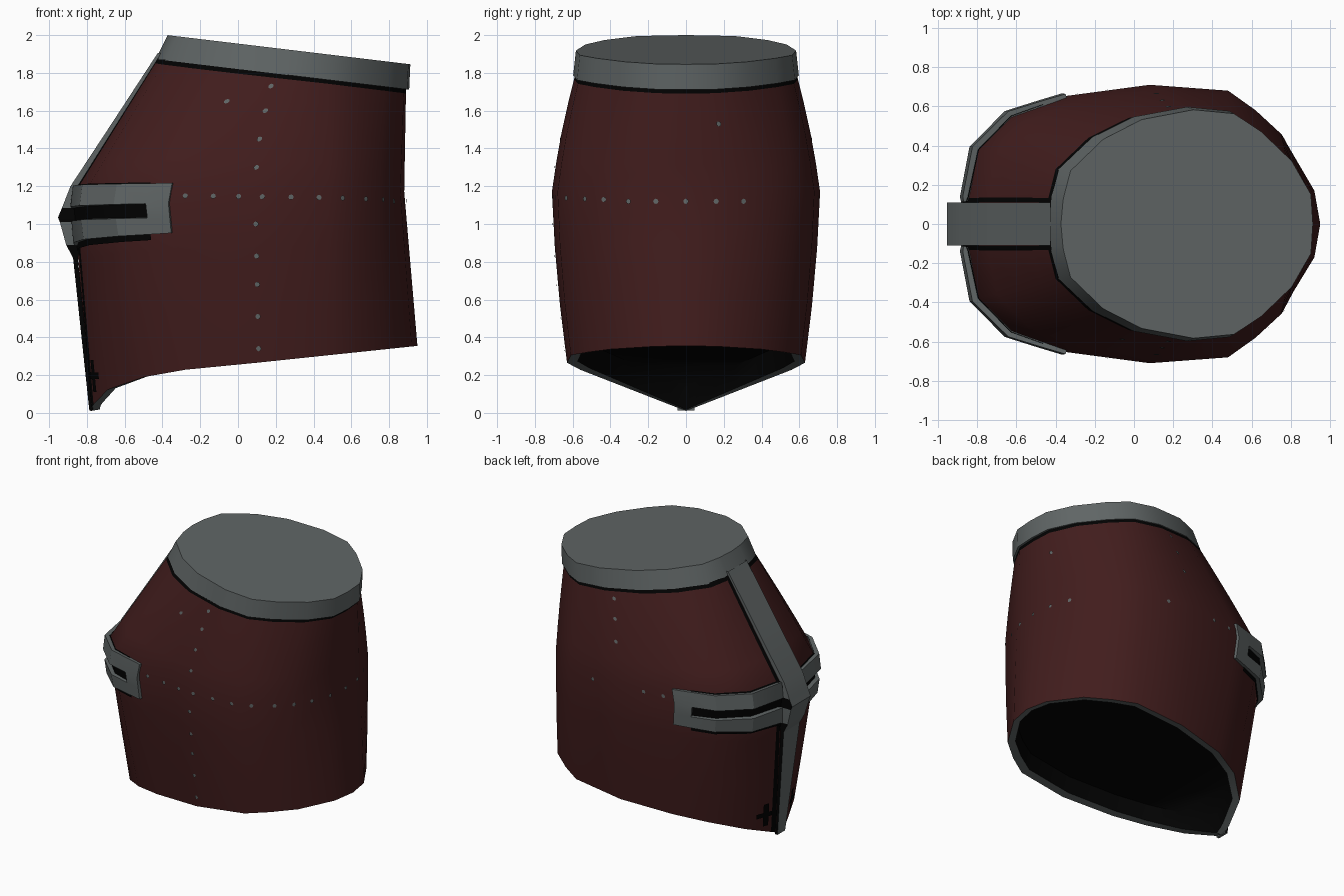
import bpy, math
from mathutils import Vector

if "Cube" in bpy.data.objects:
    bpy.data.objects.remove(bpy.data.objects["Cube"])


def material(name, colour):
    m = bpy.data.materials.new(name)
    m.use_nodes = True
    m.diffuse_color = (*colour, 1)
    m.node_tree.nodes["Principled BSDF"].inputs["Base Color"].default_value = (*colour, 1)
    return m


RED = material("dark red paint", (.053, .012, .012))
STEEL = material("grey steel", (.115, .13, .13))
BLACK = material("black", (.0005, .0005, .0005))

# Half outlines of the shell, front to back, at three heights
BOTTOM = [(-.78, 0), (-.775, .05), (-.765, .09), (-.69, .29), (-.5, .46), (-.28, .56),
          (.1, .63), (.48, .61), (.63, .52), (.78, .4), (.92, .17), (.95, 0)]
MIDDLE = [(-.875, 0), (-.868, .11), (-.86, .133), (-.81, .38), (-.65, .55), (-.37, .65),
          (.08, .71), (.48, .68), (.62, .58), (.75, .46), (.86, .2), (.88, 0)]
TOP = [(-.42, 0), (-.41, .11), (-.407, .132), (-.37, .27), (-.2, .43), (0, .53),
       (.27, .58), (.48, .56), (.62, .47), (.78, .32), (.88, .15), (.89, 0)]
LAST = len(TOP) - 1
MID_Z = 1.17


def outline(points, c):
    i = min(int(c), LAST - 1)
    return Vector(points[i]).lerp(Vector(points[i + 1]), c - i)


def level(points, c):
    """Point on one of the three outlines, with its height."""
    x, y = outline(points, c)
    if points is MIDDLE:
        z = MID_Z
    elif points is TOP:
        z = 1.85 - .12 * x
    else:
        z = .01 + .39 * y if x < -.28 else .255 + .105 * x
    return Vector((x, y, z))


def shell_point(c, s):
    """s runs 0 to 1 from bottom to middle, 1 to 2 from middle to top."""
    low, high = (BOTTOM, MIDDLE) if s <= 1 else (MIDDLE, TOP)
    f = s if s <= 1 else s - 1
    p = level(low, c).lerp(level(high, c), f)
    p.y *= 1 + .018 * math.sin(math.pi * f)
    return p


def at_height(c, z, offset=0):
    """Point on the shell at column c and height z, pushed outward."""
    def point(c):
        if z < MID_Z:
            low = level(BOTTOM, c).z
            return shell_point(c, (z - low) / (MID_Z - low))
        return shell_point(c, 1 + (z - MID_Z) / (level(TOP, c).z - MID_Z))
    a, b = point(max(c - .2, 0)), point(min(c + .2, LAST))
    d = b - a
    out = Vector((-d.y, d.x, 0)).normalized()
    return point(c) + out * offset


def build(name, verts, faces, mats, indices=None, thickness=0, angle=40):
    me = bpy.data.meshes.new(name)
    me.from_pydata(verts, [], faces)
    for m in mats:
        me.materials.append(m)
    if indices:
        me.polygons.foreach_set("material_index", indices)
    ob = bpy.data.objects.new(name, me)
    bpy.context.collection.objects.link(ob)
    bpy.ops.object.select_all(action='DESELECT')
    bpy.context.view_layer.objects.active = ob
    ob.select_set(True)
    if thickness:
        mod = ob.modifiers.new("thickness", 'SOLIDIFY')
        mod.thickness, mod.offset = thickness, -1
        bpy.ops.object.modifier_apply(modifier=mod.name)
    bpy.ops.object.shade_smooth_by_angle(angle=math.radians(angle))


def full_ring(half):
    """Mirror a half outline into a closed loop, front first along -y."""
    return [Vector((p.x, -p.y, p.z)) for p in half] + half[-2:0:-1]


def loft(rings):
    n = len(rings[0])
    verts = [p for r in rings for p in r]
    faces = [(j * n + i, j * n + (i + 1) % n, (j + 1) * n + (i + 1) % n, (j + 1) * n + i)
             for j in range(len(rings) - 1) for i in range(n)]
    return verts, faces


# Shell: red, with black lines beside the nose strip and under the top band
rows = [0, .33, .67, 1, 1.25, 1.5, 1.75]
rings = [full_ring([shell_point(c, s) for c in range(LAST + 1)]) for s in rows]
rings.append(full_ring([shell_point(c, 1.94 - .003 * c) for c in range(LAST + 1)]))
rings.append(full_ring([shell_point(c, 2) for c in range(LAST + 1)]))
verts, faces = loft(rings)
n = len(rings[0])
paint = [1 if k % n in (1, n - 2) or k // n == len(rows) else 0 for k in range(len(faces))]
build("helmet_shell", verts, faces, [RED, BLACK], paint, angle=50)

# Neck opening: steel rim, black lip and black recessed floor
outer = [level(BOTTOM, c) for c in range(LAST + 1)]
inner = [Vector((.09 + (p.x - .09) * .945, p.y * .91, p.z + .008)) for p in outer]
floor = [Vector((.09 + (p.x - .09) * .985, p.y * .98, p.z + .12)) for p in inner]
verts, faces = loft([full_ring(r) for r in (outer, inner, floor)])
base = 2 * n
faces += [(base + i, base + i + 1, base + n - i - 1, base + n - i) for i in range(1, LAST - 1)]
faces += [(base, base + 1, base + n - 1), (base + LAST - 1, base + LAST, base + LAST + 1)]
paint = [0 if k < n else 1 for k in range(len(faces))]
build("neck_opening", verts, [f[::-1] for f in faces], [STEEL, BLACK], paint)

# Top band with its flat cap
lower, upper = [], []
for c in range(LAST + 1):
    x, y = TOP[c]
    x = .24 + (x - .24) * 1.025
    lower.append(Vector((x, y * 1.03, 1.82 - .12 * x)))
    x = .27 + (x - .235) * .957
    upper.append(Vector((x, y * 1.005, 1.955 - .12 * x)))
verts, faces = loft([full_ring(lower), full_ring(upper)])
faces += [tuple(range(n, 2 * n)), tuple(range(n - 1, -1, -1))]
build("top_band", verts, faces, [STEEL], angle=35)

# Nose strip: a bent bar (x, z, half width, depth) that is thick where the visor joins
path = [(-.787, .012, .045, .02), (-.873, .82, .095, .025), (-.91, .89, .1, .08),
        (-.943, 1.01, .11, .1), (-.953, 1.035, .11, .1), (-.932, 1.085, .11, .1),
        (-.887, 1.2, .11, .06), (-.67, 1.53, .11, .03), (-.425, 1.905, .11, .03)]
rings = [[(x, w, z), (x, -w, z), (x + d, -w, z), (x + d, w, z)] for x, z, w, d in path]
verts, faces = loft(rings)
# sides are black beside the eye slit and below the visor
paint = [1 if k % 4 in (1, 3) and k // 4 in (0, 1, 3, 4) else 0 for k in range(len(faces))]
faces.append((3, 2, 1, 0))
build("nose_strip", verts, faces, [STEEL, BLACK], paint + [0], angle=15)


def patch(cols, heights, offset, side, skip=lambda i, j: False):
    """Grid of points over the shell; heights and offset depend on the column."""
    verts, faces = [], []
    for c in cols:
        for z in heights(c):
            p = at_height(c, z, offset(c))
            verts.append((p.x, side * p.y, p.z))
    m = len(heights(cols[0]))
    for i in range(len(cols) - 1):
        for j in range(m - 1):
            if not skip(i, j):
                f = (i * m + j, i * m + j + 1, (i + 1) * m + j + 1, (i + 1) * m + j)
                faces.append(f[::-1] if side < 0 else f)
    return verts, faces


def visor_rows(c):
    f = (c - 1) / 4
    return [.885 + .067 * f, 1.01 + .025 * f, 1.085 + .025 * f, 1.2 + .017 * f]


def visor_offset(c):
    """Stands furthest off the shell halfway along each side."""
    return .02 + .022 * math.sin(math.pi * (c - 1) / 4)


def backing_rows(c):
    low, slit_low, slit_high, high = visor_rows(c)
    return [low - .03, slit_low, slit_high, MID_Z, high + .005]


def plate(name, cols, heights, side):
    build(name, *patch(cols, heights, lambda c: .008, side), [BLACK])


for side, word in ((-1, "right"), (1, "left")):
    # Raised visor with an open eye slit over a black backing
    cols = [1, 2, 3, 4, 4.58, 5]
    build("visor_" + word,
          *patch(cols, visor_rows, visor_offset, side, lambda i, j: j == 1 and i < 4),
          [STEEL], thickness=.035, angle=25)
    plate("visor_backing_" + word, cols[:-1], backing_rows, side)
    # Small cross near the chin
    plate("chin_cross_upright_" + word, [2.15, 2.35], lambda c: [.11, .28], side)
    plate("chin_cross_arm_" + word, [2.02, 2.6], lambda c: [.18, .215], side)

# Rivets (column, height) around the middle and up each side
upper_rivets = [(6.03 - .35 * (z - 1), z) for z in (1.45, 1.6, 1.73)]
back_rivets = [(c, 1.12) for c in (9.6, 10.2)]
right_rivets = [(c, 1.15 - .005 * (c - 5))
                for c in (5.2, 5.53, 5.83, 6.12, 6.5, 6.87, 7.5, 8.4, 9.1, LAST)]
right_rivets += [(6.03, z) for z in (.34, .51, .68, .83, 1)] + [(5.95, 1.3), (5.15, 1.65)]
left_rivets = [(5.2, 1.15), (5.53, 1.15), (6.5, 1.14), (10, 1.53)]
verts, faces = [], []
for side, spots in ((-1, right_rivets), (1, left_rivets)):
    for c, z in spots + upper_rivets + back_rivets:
        centre = at_height(c, z, .007)
        out = (centre - at_height(c, z)).normalized()
        across = Vector((-out.y, out.x, 0))
        up = (at_height(c, z + .05) - at_height(c, z - .05)).normalized()
        start = len(verts)
        for k in range(8):
            a = k * math.pi / 4
            p = centre + .014 * (across * math.cos(a) + up * math.sin(a))
            verts.append(p * Vector((1, side, 1)))
        face = tuple(range(start, start + 8))
        faces.append(face if side > 0 else face[::-1])
build("rivets", verts, faces, [STEEL])
